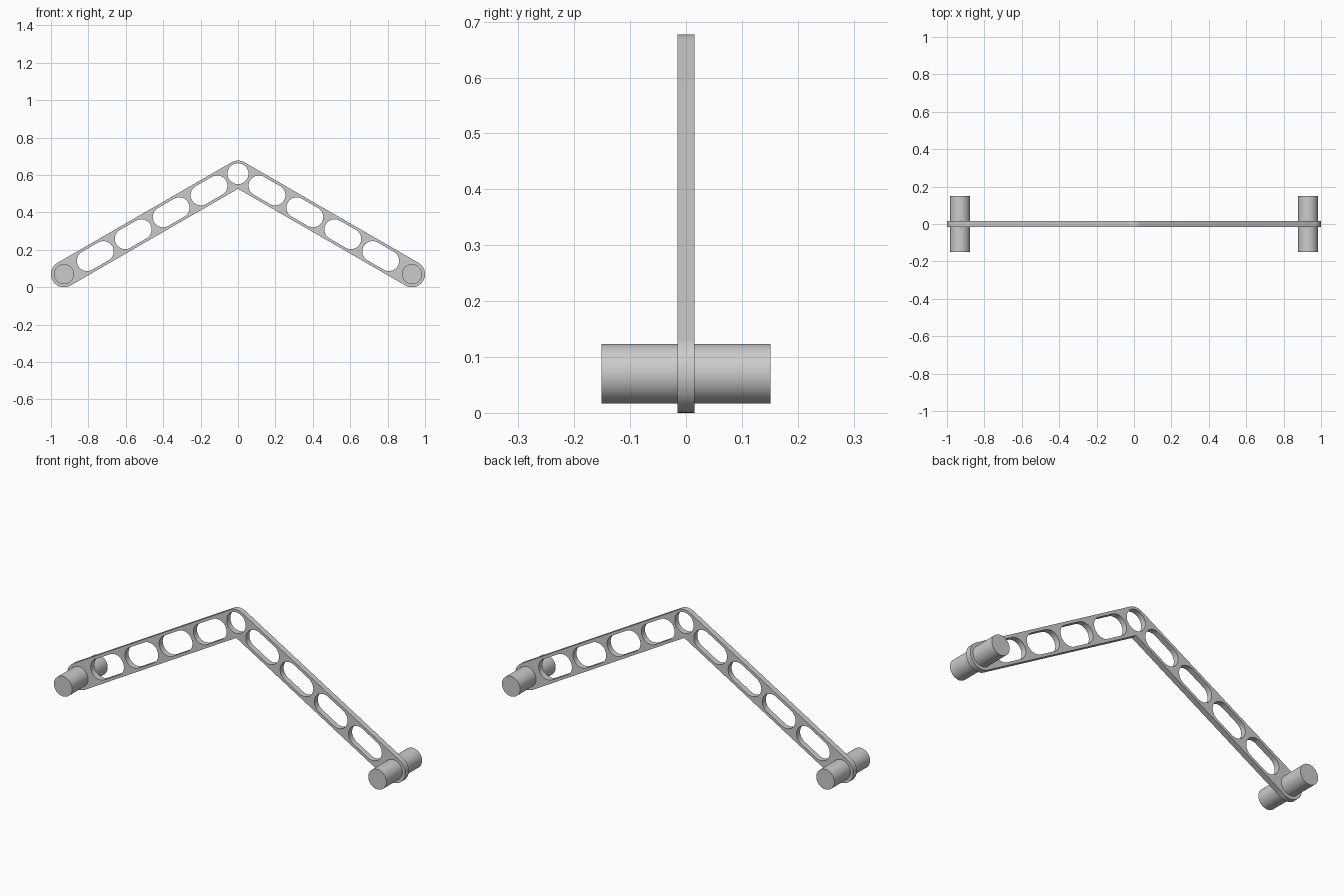
import bpy, bmesh
from math import sin, cos, radians, pi

if "Cube" in bpy.data.objects:
    bpy.data.objects.remove(bpy.data.objects["Cube"])

A = radians(30)              # slope of each arm
EX, EZ, TOP = 0.93, 0.07, 0.607
R, HOLE, T = 0.07, 0.056, 0.015


def arc(cx, cz, r, a0, a1, n=32):
    return [(cx + r * cos(radians(a0 + (a1 - a0) * i / n)),
             cz + r * sin(radians(a0 + (a1 - a0) * i / n))) for i in range(n + 1)]


def smooth(ob):
    bpy.ops.object.select_all(action='DESELECT')
    ob.select_set(True)
    bpy.context.view_layer.objects.active = ob
    bpy.ops.object.shade_smooth_by_angle(angle=radians(30))


# Outer outline of the bent arm
loops = [arc(EX, EZ, R, 60, -120) + [(0, TOP - R / cos(A))]
         + arc(-EX, EZ, R, 300, 120) + arc(0, TOP, R, 120, 60, 16)]

# Round hole at the bend
loops.append(arc(0, TOP, HOLE, 0, 360, 48)[:-1])

# Four rounded slots along each arm
for side in (1, -1):
    for i in range(4):
        d = 0.179 + 0.234 * i
        pts = []
        for end, a0 in ((0.05, -120), (-0.05, 60)):
            x, z = (d + end) * cos(A), TOP - (d + end) * sin(A)
            pts += arc(x, z, 0.055, a0, a0 + 180, 24)
        loops.append([(side * x, z) for x, z in pts])

# Flat plate made from the filled outline
cu = bpy.data.curves.new("bent_arm", 'CURVE')
cu.dimensions = '2D'
cu.fill_mode = 'BOTH'
cu.extrude = T
for pts in loops:
    sp = cu.splines.new('POLY')
    sp.points.add(len(pts) - 1)
    for p, (x, z) in zip(sp.points, pts):
        p.co = (x, z, 0, 1)
    sp.use_cyclic_u = True
tmp = bpy.data.objects.new("bent_arm_curve", cu)
bpy.context.collection.objects.link(tmp)
dg = bpy.context.evaluated_depsgraph_get()
mesh = bpy.data.meshes.new_from_object(tmp.evaluated_get(dg))
bpy.data.objects.remove(tmp)
bm = bmesh.new()
bm.from_mesh(mesh)
bmesh.ops.remove_doubles(bm, verts=bm.verts, dist=1e-5)
bmesh.ops.recalc_face_normals(bm, faces=bm.faces)
bm.to_mesh(mesh)
bm.free()
arm = bpy.data.objects.new("bent_arm", mesh)
arm.rotation_euler.x = pi / 2
bpy.context.collection.objects.link(arm)
smooth(arm)

# Cross pins through both arm ends
for side, name in ((-1, "left_pin"), (1, "right_pin")):
    bpy.ops.mesh.primitive_cylinder_add(vertices=64, radius=0.0535, depth=0.302,
                                        location=(side * EX, 0, EZ),
                                        rotation=(pi / 2, 0, 0))
    pin = bpy.context.object
    pin.name = name
    smooth(pin)
